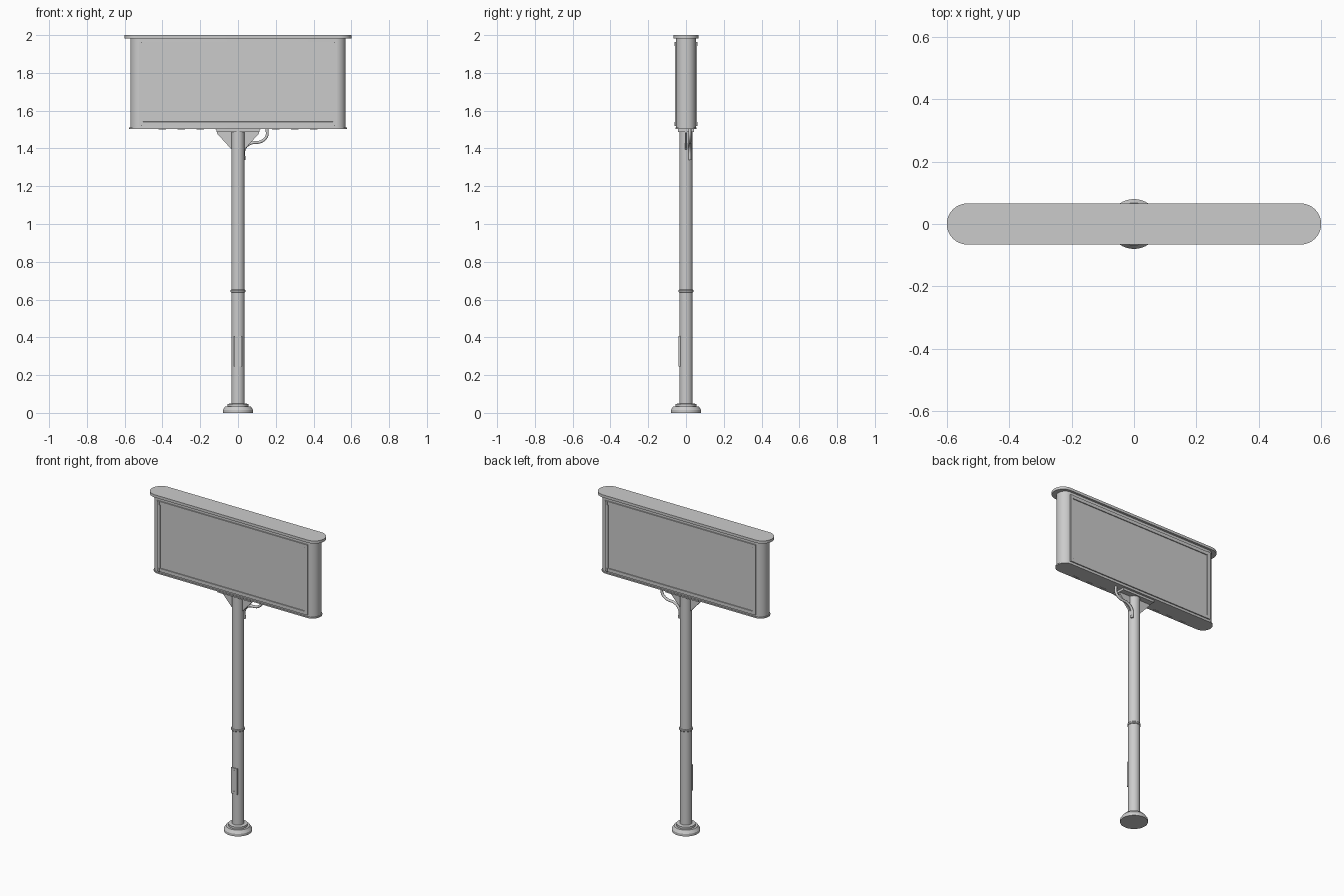
import bpy, bmesh, math
from mathutils import Vector

if "Cube" in bpy.data.objects:
    bpy.data.objects.remove(bpy.data.objects["Cube"])

grey = bpy.data.materials.new("light_grey")
grey.diffuse_color = (0.6, 0.6, 0.6, 1)
grey.use_nodes = True
grey.node_tree.nodes["Principled BSDF"].inputs["Base Color"].default_value = grey.diffuse_color


def finish(name, bm, smooth=True):
    bmesh.ops.recalc_face_normals(bm, faces=bm.faces[:])
    me = bpy.data.meshes.new(name)
    bm.to_mesh(me)
    bm.free()
    ob = bpy.data.objects.new(name, me)
    bpy.context.collection.objects.link(ob)
    me.materials.append(grey)
    if smooth:
        bpy.ops.object.select_all(action='DESELECT')
        ob.select_set(True)
        bpy.context.view_layer.objects.active = ob
        bpy.ops.object.shade_smooth_by_angle(angle=math.radians(30))
    return ob


def prism(name, pts, offset, smooth=True):
    bm = bmesh.new()
    f = bm.faces.new([bm.verts.new(p) for p in pts])
    new = bmesh.ops.extrude_face_region(bm, geom=[f], use_keep_orig=True)["geom"]
    bmesh.ops.translate(bm, vec=Vector(offset),
                        verts=[v for v in new if isinstance(v, bmesh.types.BMVert)])
    return finish(name, bm, smooth)


def stadium(name, half_len, r, z0, z1, n=16):
    pts = []
    for s in (1, -1):
        for i in range(n + 1):
            a = math.pi * (i / n - 0.5)
            pts.append((s * (half_len - r + r * math.cos(a)), s * r * math.sin(a), z0))
    return prism(name, pts, (0, 0, z1 - z0))


def box(name, x0, x1, y0, y1, z0, z1):
    return prism(name, [(x0, y0, z0), (x1, y0, z0), (x1, y1, z0), (x0, y1, z0)],
                 (0, 0, z1 - z0), False)


def lathe(name, profile, n=40):
    bm = bmesh.new()
    rings = [[bm.verts.new((r * math.cos(2 * math.pi * i / n),
                            r * math.sin(2 * math.pi * i / n), z)) for i in range(n)]
             for r, z in profile]
    for a, b in zip(rings, rings[1:]):
        for i in range(n):
            bm.faces.new((a[i], a[(i + 1) % n], b[(i + 1) % n], b[i]))
    bm.faces.new(rings[0])
    bm.faces.new(rings[-1])
    return finish(name, bm)


# Sign cabinet with roof cap and thin rims
stadium("sign_cabinet", 0.57, 0.052, 1.505, 1.985)
stadium("cabinet_bottom_rim", 0.576, 0.056, 1.502, 1.51)
stadium("roof_cap", 0.6, 0.066, 1.983, 2.0)

# Raised frame around a recessed screen on both faces
for s, side in ((-1, "front"), (1, "back")):
    bm = bmesh.new()
    vs = [bm.verts.new((x, s * 0.059, z)) for x, z in
          ((-0.525, 1.52), (0.525, 1.52), (0.525, 1.963), (-0.525, 1.963))]
    face = bm.faces.new(vs)
    back = [bm.verts.new((v.co.x, s * 0.05, v.co.z)) for v in vs]
    for i in range(4):
        bm.faces.new((vs[i], vs[(i + 1) % 4], back[(i + 1) % 4], back[i]))
    bm.normal_update()
    bmesh.ops.inset_region(bm, faces=[face], thickness=0.03)
    bmesh.ops.inset_region(bm, faces=[face], thickness=0.0005)
    for v in face.verts:
        v.co.y = s * 0.0535
    finish(side + "_screen_frame", bm, False)
    # Corner latches
    for sx in (-1, 1):
        for z in (1.53, 1.953):
            y = sorted((s * 0.056, s * 0.0615))
            box(side + "_latch", sx * 0.51 - 0.003, sx * 0.51 + 0.003, *y, z - 0.011, z + 0.011)

# Drain slots under the cabinet
for i in range(-4, 5):
    if i:
        box("drain_slot", i * 0.1 - 0.02, i * 0.1 + 0.02, -0.043, -0.039, 1.499, 1.503)

# Pole, joint ring and stepped base
lathe("pole", [(0.035, 0.03), (0.035, 1.49)])
lathe("joint_ring", [(0.036, 0.638), (0.039, 0.641), (0.039, 0.649), (0.036, 0.652)])
lathe("base_foot", [(0.08, 0), (0.08, 0.016), (0.068, 0.034), (0.05, 0.034)])
lathe("base_flange", [(0.055, 0.03), (0.055, 0.047), (0.04, 0.05)], 24)

# Access door with two screws
box("access_door", -0.021, 0.021, -0.039, -0.02, 0.245, 0.408)
for z in (0.26, 0.393):
    box("door_screw", -0.003, 0.003, -0.041, -0.038, z - 0.003, z + 0.003)

# Mounting plate and triangular gussets
box("mounting_plate", -0.115, 0.115, -0.042, 0.042, 1.488, 1.504)
for s in (-1, 1):
    prism("gusset", [(s * 0.03, -0.006, 1.39), (s * 0.11, -0.006, 1.478),
                     (s * 0.11, -0.006, 1.49), (s * 0.03, -0.006, 1.49)], (0, 0.012, 0), False)

# Bent cable conduit from pole to cabinet
cu = bpy.data.curves.new("cable_conduit", 'CURVE')
cu.dimensions = '3D'
cu.bevel_depth = 0.008
cu.bevel_resolution = 3
cu.resolution_u = 8
cu.use_fill_caps = True
path = [(0.032, 0.02, 1.34), (0.033, 0.02, 1.395), (0.06, 0.02, 1.424),
        (0.125, 0.02, 1.438), (0.152, 0.02, 1.465), (0.153, 0.02, 1.506)]
sp = cu.splines.new('BEZIER')
sp.bezier_points.add(len(path) - 1)
for p, co in zip(sp.bezier_points, path):
    p.co = co
    p.handle_left_type = p.handle_right_type = 'AUTO'
cu.materials.append(grey)
bpy.context.collection.objects.link(bpy.data.objects.new("cable_conduit", cu))
